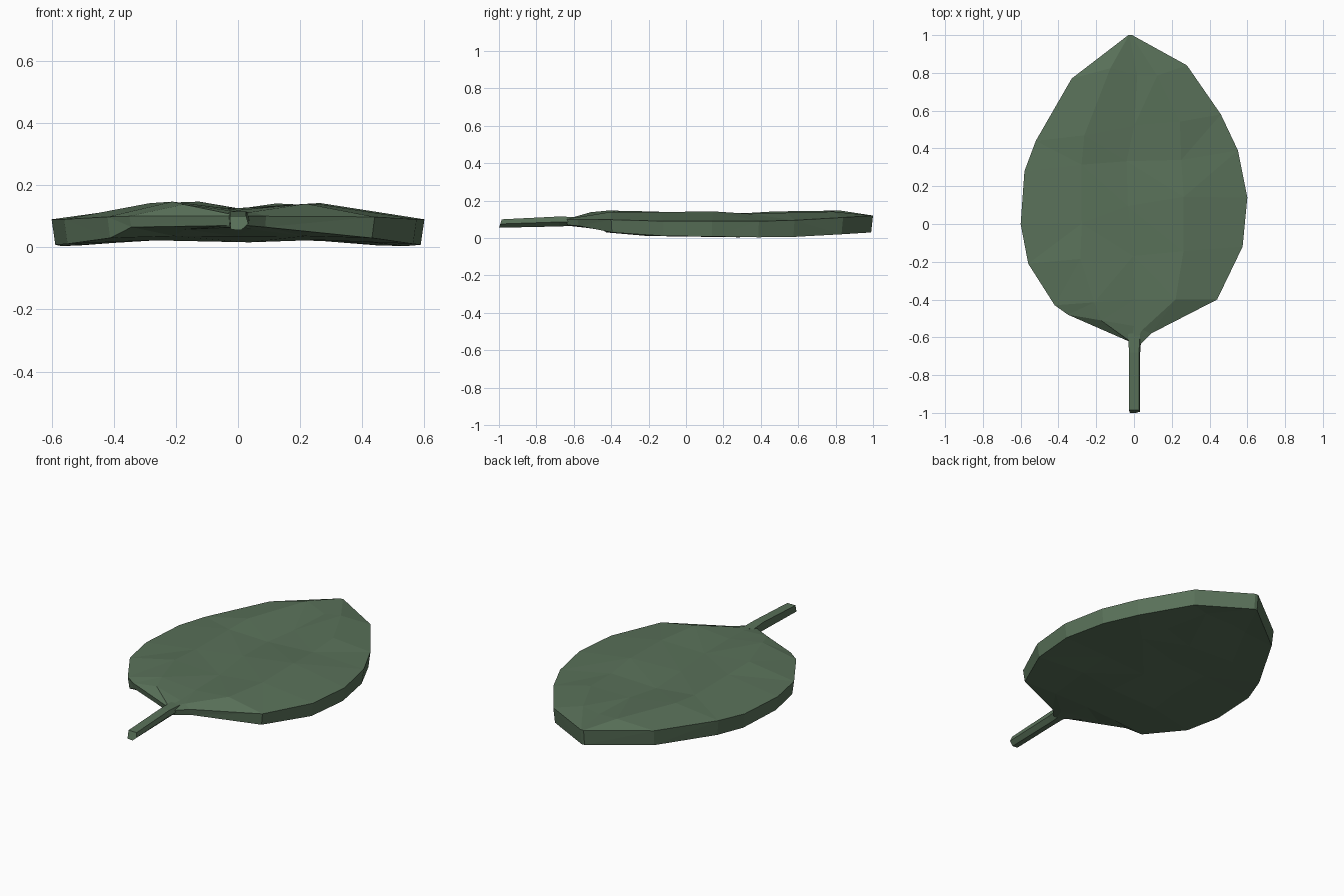
import bpy, bmesh, math, random

if "Cube" in bpy.data.objects:
    bpy.data.objects.remove(bpy.data.objects["Cube"])
random.seed(11)

mat = bpy.data.materials.new("leaf_green")
mat.diffuse_color = (0.10, 0.165, 0.10, 1)
mat.use_nodes = True
mat.node_tree.nodes["Principled BSDF"].inputs["Base Color"].default_value = mat.diffuse_color


def finish(name, bm):
    bmesh.ops.recalc_face_normals(bm, faces=bm.faces[:])
    me = bpy.data.meshes.new(name)
    bm.to_mesh(me)
    bm.free()
    me.materials.append(mat)
    ob = bpy.data.objects.new(name, me)
    bpy.context.collection.objects.link(ob)
    return ob


# Leaf blade: matching left / right outline points from stem to tip
left = [(-.03, -.62), (-.35, -.48), (-.42, -.43), (-.56, -.21), (-.60, 0),
        (-.58, .28), (-.52, .44), (-.33, .77), (-.03, 1)]
right = [(.03, -.64), (.09, -.58), (.44, -.40), (.575, -.12), (.60, .14),
         (.55, .39), (.46, .58), (.28, .84), (-.01, 1)]
spine_y = [-.63, -.54, -.40, -.17, .07, .33, .51, .80, 1]
# Heights along the leaf: rim, left ridge, spine and right ridge for both skins
rim_top = [.10, .10, .098, .09, .09, .09, .095, .11, .12]
left_top = [.105, .138, .147, .137, .137, .137, .138, .143, .12]
right_top = [.105, .114, .14, .137, .137, .135, .138, .138, .12]
spine_top = [.11, .115, .12, .12, .122, .122, .124, .126, .12]
rim_low = [.07, .065, .03, .011, .008, .004, .006, .02, .03]
ridge_low = [.065, .058, .036, .024, .028, .03, .03, .03, .03]
spine_low = [.065, .055, .035, .022, .02, .02, .022, .028, .03]


def skin(bm, rim, ridge_l, spine, ridge_r, scale):
    rows = []
    for i, (l, r) in enumerate(zip(left, right)):
        c = (-.02 if i == 8 else 0, spine_y[i])
        row = []
        for a, b, z, inner in ((l, l, rim, 0), (l, c, ridge_l, 1), (c, c, spine, 1),
                               (c, r, ridge_r, 1), (r, r, rim, 0)):
            x, y = (a[0] + b[0]) / 2, (a[1] + b[1]) / 2
            dz = 0
            if inner and 3 <= i <= 7:      # hand-cut irregular facets
                x += random.uniform(-.04, .04)
                y += random.uniform(-.04, .04)
                dz = random.uniform(-.006, .006)
            s = scale if i < 8 else 1
            row.append(bm.verts.new((x * s, y * (.99 if scale < 1 else 1), z[i] + dz)))
        rows.append(row)
    for p, q in zip(rows, rows[1:]):
        for j in range(4):
            bm.faces.new((p[j], p[j + 1], q[j + 1], q[j]))
    return rows


bm = bmesh.new()
top = skin(bm, rim_top, left_top, spine_top, right_top, 1)
low = skin(bm, rim_low, ridge_low, spine_low, ridge_low, .98)
# Rim wall joining the two skins
loop = lambda g: ([r[0] for r in g] + g[-1][1:] + [r[4] for r in g[-2::-1]] + g[0][3:0:-1])
a, b = loop(top), loop(low)
for i in range(len(a)):
    k = (i + 1) % len(a)
    bm.faces.new((a[i], a[k], b[k], b[i]))
bmesh.ops.triangulate(bm, faces=bm.faces[:])
finish("leaf_blade", bm)

# Stem: five-sided rod running a little way into the blade
bm = bmesh.new()
section = [(-.8, 1), (.8, 1), (1, -.1), (.3, -1), (-.7, -.9)]
rings = []
for y, w, z0, z1 in ((-1, .033, .055, .10), (-.68, .033, .062, .115), (-.58, .04, .066, .112)):
    mid, h = (z0 + z1) / 2, (z1 - z0) / 2
    rings.append([bm.verts.new((x * w, y + (.015 * (1 + z) / 2 if y == -1 else 0), mid + z * h))
                  for x, z in section])
for p, q in zip(rings, rings[1:]):
    for j in range(5):
        k = (j + 1) % 5
        bm.faces.new((p[j], p[k], q[k], q[j]))
bm.faces.new(rings[0])
bm.faces.new(rings[-1])
finish("stem", bm)
